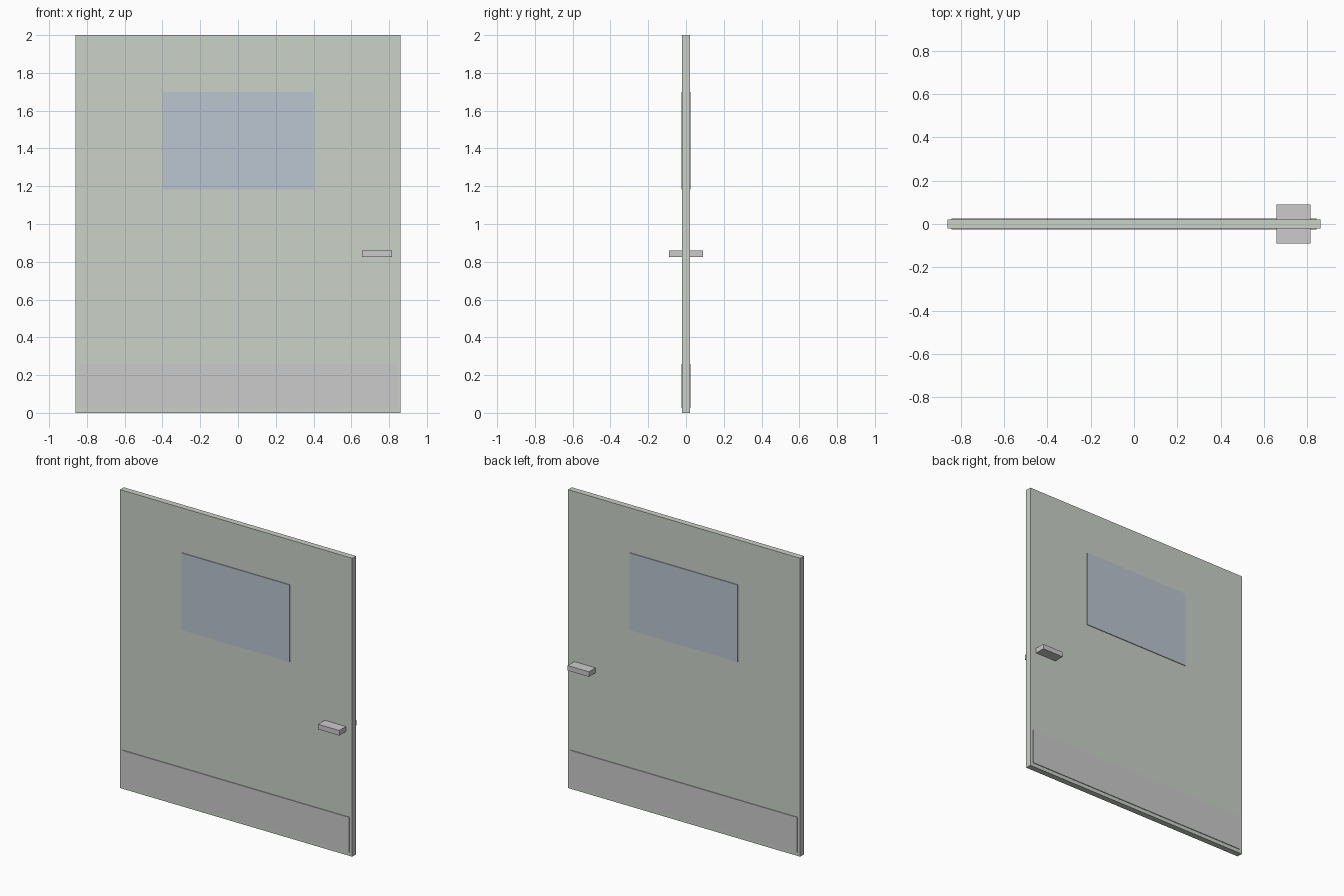
import bpy

if "Cube" in bpy.data.objects:
    bpy.data.objects.remove(bpy.data.objects["Cube"])


def material(name, color):
    mat = bpy.data.materials.new(name)
    mat.diffuse_color = (*color, 1)
    mat.use_nodes = True
    mat.node_tree.nodes["Principled BSDF"].inputs["Base Color"].default_value = mat.diffuse_color
    return mat


def box(name, x, y, z, mat=None):
    """Box from (min, max) ranges in x and z, and a half depth in y."""
    bpy.ops.mesh.primitive_cube_add(
        size=1, location=((x[0] + x[1]) / 2, 0, (z[0] + z[1]) / 2))
    ob = bpy.context.object
    ob.name = name
    ob.scale = (x[1] - x[0], 2 * y, z[1] - z[0])
    bpy.ops.object.transform_apply(location=False, rotation=False, scale=True)
    if mat:
        ob.data.materials.append(mat)
    return ob


paint = material("door_paint", (0.60, 0.64, 0.58))
glass = material("window_glass", (0.50, 0.56, 0.64))

# Door leaf
box("door_leaf", (-0.861, 0.861), 0.02, (0, 2), paint)

# Window pane, standing slightly proud of both faces
box("window_pane", (-0.40, 0.40), 0.025, (1.183, 1.70), glass)

# Kick plate wrapping both faces near the floor
box("kick_plate", (-0.841, 0.841), 0.025, (0.025, 0.26))

# Handle bar passing through the leaf to both sides
box("handle", (0.657, 0.814), 0.09, (0.826, 0.86))
